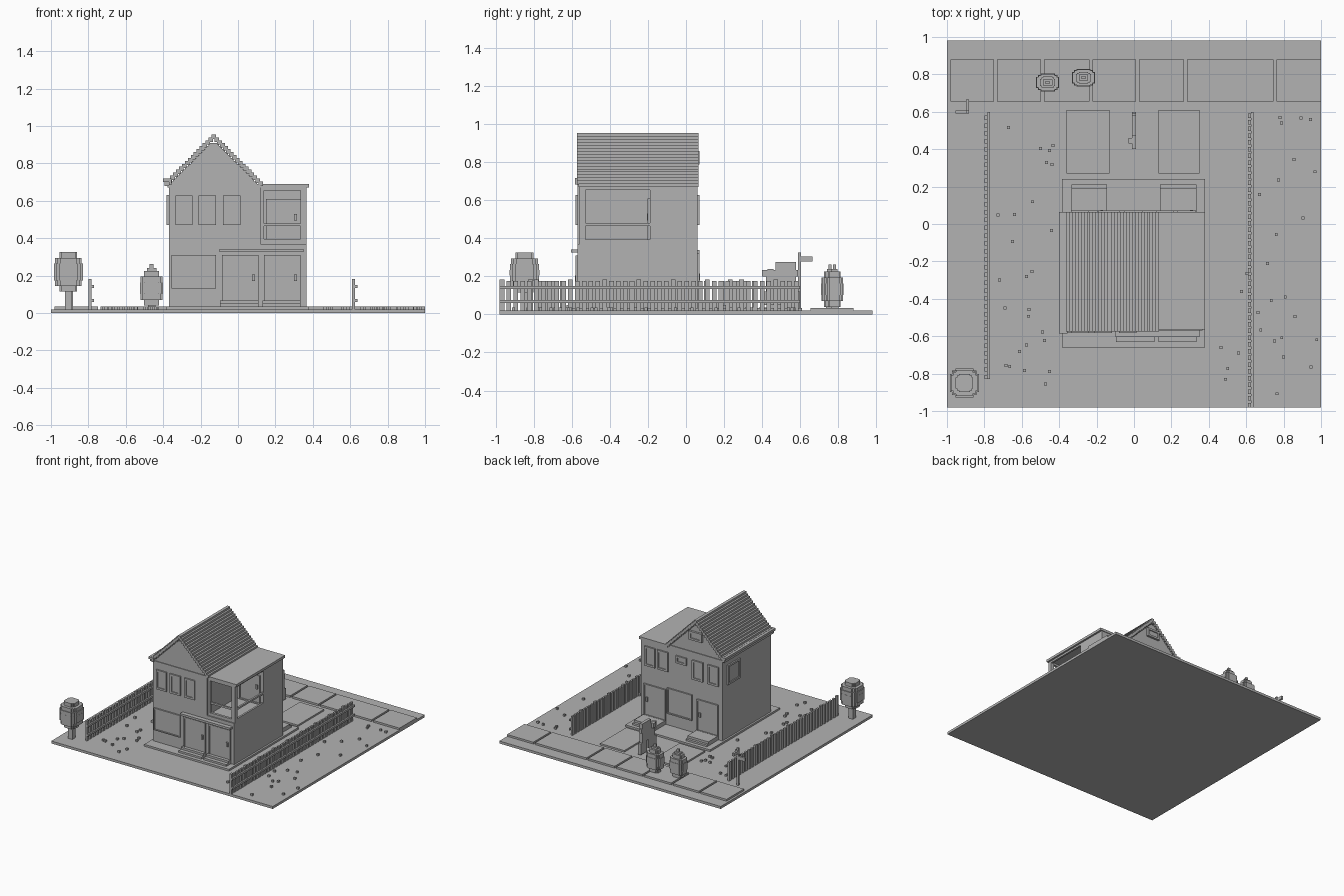
import bpy
import bmesh
import random
from mathutils import Matrix, Vector

random.seed(4)
cube = bpy.data.objects.get("Cube")
if cube:
    bpy.data.objects.remove(cube, do_unlink=True)

grey = bpy.data.materials.new("plain_grey")
grey.use_nodes = True
grey.diffuse_color = (0.45, 0.45, 0.45, 1)
grey.node_tree.nodes["Principled BSDF"].inputs["Base Color"].default_value = (0.45, 0.45, 0.45, 1)

V = 0.0157   # small block size
GROUND = 0.02
FRONT, BACK = -0.57, 0.06
LEFT_WALL, RIGHT_WALL = -0.37, 0.365


def boxes(name, spans):
    """One object made of boxes, each given as (x0, x1, y0, y1, z0, z1)."""
    bm = bmesh.new()
    for x0, x1, y0, y1, z0, z1 in spans:
        m = Matrix.Translation(((x0 + x1) / 2, (y0 + y1) / 2, (z0 + z1) / 2))
        bmesh.ops.create_cube(bm, size=1, matrix=m @ Matrix.Diagonal((x1 - x0, y1 - y0, z1 - z0, 1)))
    mesh = bpy.data.meshes.new(name)
    bm.to_mesh(mesh)
    bm.free()
    mesh.materials.append(grey)
    obj = bpy.data.objects.new(name, mesh)
    bpy.context.scene.collection.objects.link(obj)
    return obj


def frame(name, x0, x1, z0, z1, wall, out, pane=True, t=V):
    """Window or door frame on a wall facing along y, out is the direction."""
    y0, y1 = sorted((wall - out * 0.005, wall + out * 0.012))
    parts = [(x0, x0 + t, y0, y1, z0, z1), (x1 - t, x1, y0, y1, z0, z1),
             (x0 + t, x1 - t, y0, y1, z0, z0 + t), (x0 + t, x1 - t, y0, y1, z1 - t, z1)]
    if pane:
        p0, p1 = sorted((wall, wall + out * 0.004))
        parts.append((x0 + t, x1 - t, p0, p1, z0 + t, z1 - t))
    return boxes(name, parts)


def door(name, x0, x1, z0, z1, wall, out):
    frame(name, x0, x1, z0, z1, wall, out, t=0.01)
    y0, y1 = sorted((wall, wall + out * 0.014))
    boxes(name + "_handle", [(x1 - 0.035, x1 - 0.02, y0, y1, z0 + 0.12, z0 + 0.155)])


# Ground, foundation and paving
boxes("lawn", [(-1, 1, -0.98, 0.98, 0, GROUND)])
boxes("foundation", [(-0.385, 0.38, -0.66, 0.24, 0.01, 0.035)])
boxes("patio_slabs", [(-0.36, -0.13, 0.27, 0.61, 0.01, 0.033), (0.13, 0.35, 0.27, 0.61, 0.01, 0.033)])
edges = [-0.99, -0.74, -0.49, -0.23, 0.02, 0.275, 0.755, 1.008]
boxes("pavement", [(a + 0.008, b - 0.008, 0.655, 0.88, 0.01, 0.035) for a, b in zip(edges, edges[1:])])

# House walls with an open corner balcony
boxes("main_walls", [(LEFT_WALL, 0.12, FRONT, BACK, 0.02, 0.69)])
boxes("side_walls", [(0.12, RIGHT_WALL, FRONT, BACK, 0.02, 0.37),
                     (0.12, RIGHT_WALL, -0.19, BACK, 0.37, 0.67)])
boxes("flat_roof", [(0.12, 0.38, -0.565, 0.065, 0.67, 0.69)])
boxes("balcony_frame", [
    (0.335, RIGHT_WALL, -0.56, -0.53, 0.37, 0.67),
    (0.12, 0.14, -0.56, -0.54, 0.37, 0.67),
    (0.14, 0.335, -0.56, -0.54, 0.37, 0.395),
    (0.35, RIGHT_WALL, -0.53, -0.19, 0.37, 0.395),
    (0.14, 0.335, -0.56, -0.54, 0.655, 0.67),
    (0.35, RIGHT_WALL, -0.53, -0.19, 0.655, 0.67)])
boxes("balcony_rail", [(0.14, 0.335, -0.555, -0.54, 0.465, 0.48),
                       (0.35, RIGHT_WALL, -0.53, -0.19, 0.465, 0.48)])
door("balcony_door", 0.15, 0.335, 0.375, 0.61, -0.19, -1)

# Stepped gable and roof tiles
ridge, steps = -0.13, 17
gable, tiles = [], []
for i in range(steps):
    top = 0.955 - i * V
    half = (i + 0.8) * V
    gable.append((ridge - half + V, ridge + half - V, FRONT + 0.006, BACK - 0.006, top - 2 * V, top - V)) if i > 1 else None
    for s in (-1, 1):
        a, b = sorted((ridge + s * half, ridge + s * max(half - 1.6 * V, 0)))
        tiles.append((a, b, FRONT - 0.004, BACK + 0.005, top - 1.5 * V, top))
boxes("gable_wall", gable)
boxes("stepped_roof", tiles)
boxes("left_gutter", [(-0.4, LEFT_WALL, FRONT - 0.015, BACK + 0.005, 0.7, 0.718),
                      (LEFT_WALL, -0.355, FRONT - 0.015, FRONT, 0.685, 0.718)])

# Front windows, doors, canopy and steps
for x in (-0.335, -0.21, -0.08):
    frame("front_upper_window", x, x + 0.093, 0.47, 0.628, FRONT, -1)
frame("front_lower_window", -0.355, -0.118, 0.13, 0.31, FRONT, -1, t=0.008)
for x0, x1 in ((-0.085, 0.11), (0.14, 0.335)):
    door("front_door", x0, x1, 0.05, 0.31, FRONT, -1)
    boxes("front_step", [(x0 - 0.01, x1, -0.63, FRONT, 0.03, 0.05),
                         (x0 - 0.01, x1, -0.6, FRONT, 0.05, 0.067)])
boxes("door_canopy", [(-0.1, 0.35, -0.605, FRONT, 0.325, 0.342)])

# Rear windows, doors and steps
for x in (-0.29, -0.15, 0.165, 0.28):
    frame("rear_upper_window", x - 0.048, x + 0.048, 0.47, 0.628, BACK, 1)
frame("rear_small_window", -0.05, 0.045, 0.565, 0.625, BACK, 1)
frame("rear_loft_window", -0.19, -0.075, 0.79, 0.86, BACK, 1)
frame("rear_lower_window", -0.1, 0.125, 0.13, 0.34, BACK, 1, t=0.01)
for x0, x1 in ((-0.335, -0.145), (0.14, 0.335)):
    door("rear_door", x0, x1, 0.06, 0.32, BACK, 1)
    boxes("rear_step", [(x0, x1, BACK, 0.21, 0.03, 0.05), (x0, x1, BACK, 0.19, 0.05, 0.068)])

# Window on the outer gable-side wall
side = frame("side_window", -0.08, 0.08, 0.47, 0.63, 0, -1)
side.matrix_world = Matrix.Translation((LEFT_WALL, -0.08, 0)) @ Matrix.Rotation(-1.5708, 4, "Z")


def fence(name, x, y0, y1, rail_side, pitch):
    """Picket fence running along y with two rails."""
    parts = []
    n = int((y1 - y0) / pitch)
    for i in range(n):
        y = y0 + i * pitch
        parts.append((x - 0.008, x + 0.008, y, y + 0.024, 0.02, 0.175 + 0.008 * (i % 5 == 0)))
    for z in (0.06, 0.135):
        a, b = sorted((x + rail_side * 0.008, x + rail_side * 0.02))
        parts.append((a, b, y0, y1 - 0.01, z, z + V))
    boxes(name, parts)


fence("left_fence", -0.79, -0.83, 0.61, 1, 0.042)
fence("right_fence", 0.618, -0.98, 0.61, 1, 0.036)


def foliage(name, centre, radii, z0, z1):
    """Blocky crown: stacked layers, each a cross of two boxes."""
    cx, cy = centre
    rx, ry = radii
    n = round((z1 - z0) / (2 * V))
    h = (z1 - z0) / n
    parts = []
    for i in range(n):
        t = abs((i + 0.5) / n * 2 - 1)
        k = (1 - t ** 3) ** 0.5
        z = z0 + i * h
        for a, b in ((1, 0.62), (0.62, 1), (0.84, 0.84)):
            parts.append((cx - rx * k * a, cx + rx * k * a, cy - ry * k * b, cy + ry * k * b, z, z + h))
    boxes(name, parts)


# Tree and two shrubs
boxes("tree_trunk", [(-0.925, -0.887, -0.87, -0.83, 0.02, 0.16)])
foliage("tree_crown", (-0.907, -0.85), (0.078, 0.078), 0.115, 0.325)
for x, y in ((-0.462, 0.757), (-0.27, 0.782)):
    boxes("shrub_stem", [(x - 0.02, x + 0.02, y - 0.02, y + 0.02, 0.02, 0.08)])
    foliage("shrub", (x, y), (0.062, 0.048), 0.04, 0.225)
    boxes("shrub_tip", [(x - 0.025, x + 0.025, y - 0.016, y + 0.016, 0.2, 0.24),
                        (x - 0.01, x + 0.01, y - 0.008, y + 0.008, 0.24, 0.262)])

# Signpost with two arms
boxes("signpost", [(-0.898, -0.882, 0.59, 0.606, 0.02, 0.325),
                   (-0.898, -0.882, 0.606, 0.665, 0.28, 0.305),
                   (-0.955, -0.898, 0.59, 0.606, 0.23, 0.26)])

# Parked bicycle behind the house
boxes("bicycle", [(-0.012, 0.012, 0.4, 0.5, 0.05, 0.12), (-0.012, 0.012, 0.52, 0.6, 0.03, 0.12),
                  (-0.012, 0.012, 0.42, 0.58, 0.12, 0.2), (-0.012, 0.012, 0.4, 0.59, 0.2, 0.235),
                  (-0.012, 0.012, 0.47, 0.58, 0.235, 0.275), (-0.03, 0.012, 0.43, 0.46, 0.2, 0.24)])

# Tufts scattered over both side lawns
tufts = []
for x0, x1, count in ((-0.75, -0.42, 26), (0.65, 0.97, 22), (0.45, 0.6, 7)):
    for _ in range(count):
        x, y = random.uniform(x0, x1), random.uniform(-0.93, 0.62)
        tufts.append((x, x + V, y, y + V, 0.01, GROUND + V))
boxes("grass_tufts", tufts)
